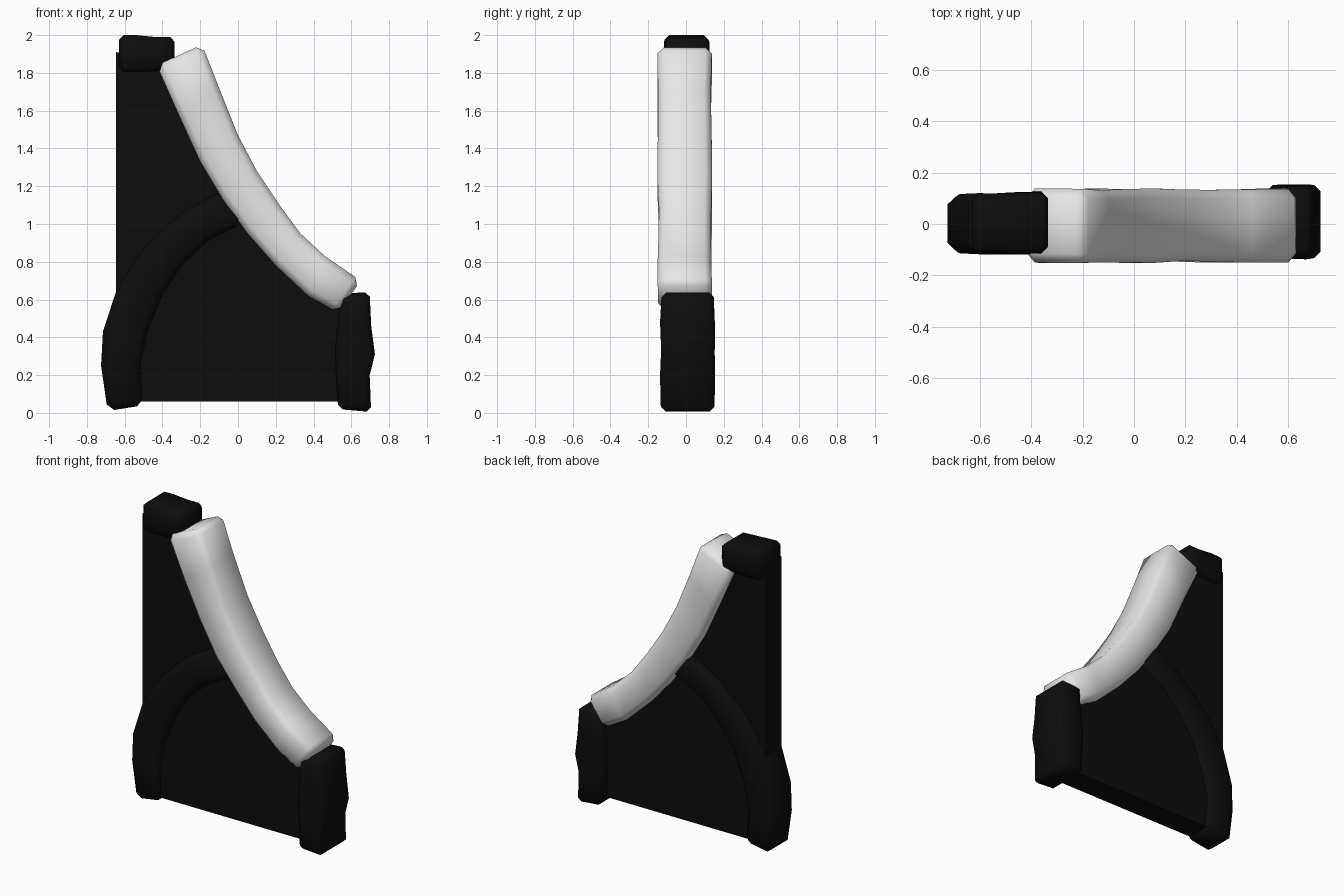
import bpy
import bmesh
import math
import random
from mathutils import Vector

random.seed(4)
if "Cube" in bpy.data.objects:
    bpy.data.objects.remove(bpy.data.objects["Cube"], do_unlink=True)


def material(name, value, roughness):
    m = bpy.data.materials.new(name)
    m.use_nodes = True
    colour = (value, value, value, 1)
    m.diffuse_color = colour
    shader = m.node_tree.nodes["Principled BSDF"]
    shader.inputs["Base Color"].default_value = colour
    shader.inputs["Roughness"].default_value = roughness
    return m


black = material("black stone", 0.004, 0.9)
white = material("pale stone", 0.8, 0.8)


def finish(name, bm, mat, bevel=0.0):
    """Turn a bmesh into a chamfered, angle-smoothed object."""
    bmesh.ops.recalc_face_normals(bm, faces=bm.faces)
    mesh = bpy.data.meshes.new(name)
    bm.to_mesh(mesh)
    bm.free()
    mesh.materials.append(mat)
    ob = bpy.data.objects.new(name, mesh)
    bpy.context.collection.objects.link(ob)
    bpy.ops.object.select_all(action="DESELECT")
    ob.select_set(True)
    bpy.context.view_layer.objects.active = ob
    if bevel:
        mod = ob.modifiers.new("worn edges", "BEVEL")
        mod.width = bevel
        mod.segments = 1
        mod.limit_method = "ANGLE"
        mod.angle_limit = math.radians(50)
        bpy.ops.object.modifier_apply(modifier=mod.name)
    bpy.ops.object.shade_smooth_by_angle(angle=math.radians(50))
    return ob


def stone_strip(name, side_a, side_b, front, back, mat, bevel, wear=0.006):
    """Rectangular bar whose two long sides follow matching x,z paths."""
    bm = bmesh.new()
    rings = []
    for a, b in zip(side_a, side_b):
        corners = [(a, front), (b, front), (b, back), (a, back)]
        ring = []
        for (x, z), y in corners:
            worn = y - math.copysign(random.uniform(0, 2 * wear), y)
            ring.append(bm.verts.new(Vector((x, worn, z))))
        rings.append(ring)
    for r, s in zip(rings, rings[1:]):
        for i in range(4):
            j = (i + 1) % 4
            bm.faces.new((r[i], r[j], s[j], s[i]))
    bm.faces.new(rings[0])
    bm.faces.new(rings[-1])
    return finish(name, bm, mat, bevel)


# Sloping pale coping
under = [(-0.43, 1.84), (-0.31, 1.57), (-0.2, 1.33), (-0.08, 1.13),
         (0.05, 0.95), (0.2, 0.78), (0.37, 0.62), (0.53, 0.53)]
over = [(-0.19, 1.95), (-0.1, 1.72), (0, 1.47), (0.1, 1.28),
        (0.22, 1.1), (0.33, 0.95), (0.46, 0.83), (0.65, 0.70)]
stone_strip("sloping_coping", under, over, -0.153, 0.142, white, 0.035)

# Flat wall panel, its slanted edge buried inside the coping
middle = [((a[0] + b[0]) / 2, (a[1] + b[1]) / 2) for a, b in zip(under, over)]
outline = [(-0.645, 1.91), (-0.645, 0.06), (0.58, 0.06), (0.58, 0.6)]
outline += middle[-2:0:-1] + [(-0.36, 1.86)]
bm = bmesh.new()
face = bm.faces.new([bm.verts.new((x, -0.08, z)) for x, z in outline])
ext = bmesh.ops.extrude_face_region(bm, geom=[face])
moved = [v for v in ext["geom"] if isinstance(v, bmesh.types.BMVert)]
bmesh.ops.translate(bm, vec=(0, 0.16, 0), verts=moved)
finish("wall_panel", bm, black)

# Curved rib running from the foot up under the coping
outer = [(-0.69, 0.01), (-0.725, 0.25), (-0.715, 0.43), (-0.64, 0.66),
         (-0.5, 0.87), (-0.3, 1.06), (-0.08, 1.18)]
inner = [(-0.5, 0.04), (-0.515, 0.26), (-0.48, 0.43), (-0.4, 0.63),
         (-0.29, 0.79), (-0.16, 0.91), (0.05, 1.02)]
stone_strip("arched_rib", outer, inner, -0.12, 0.122, black, 0.035)

# Upright post at the low end
post_in = [(0.53, 0.02), (0.52, 0.2), (0.515, 0.34), (0.53, 0.48), (0.535, 0.63)]
post_out = [(0.705, 0.005), (0.697, 0.2), (0.725, 0.31), (0.705, 0.46), (0.697, 0.64)]
stone_strip("end_post", post_in, post_out, -0.14, 0.155, black, 0.025)

# Capstone at the high end
cap_low = [(-0.63, 1.81), (-0.54, 1.805), (-0.44, 1.81), (-0.335, 1.82)]
cap_high = [(-0.63, 2.0), (-0.54, 2.0), (-0.44, 1.99), (-0.335, 1.99)]
stone_strip("capstone", cap_low, cap_high, -0.12, 0.127, black, 0.025)
